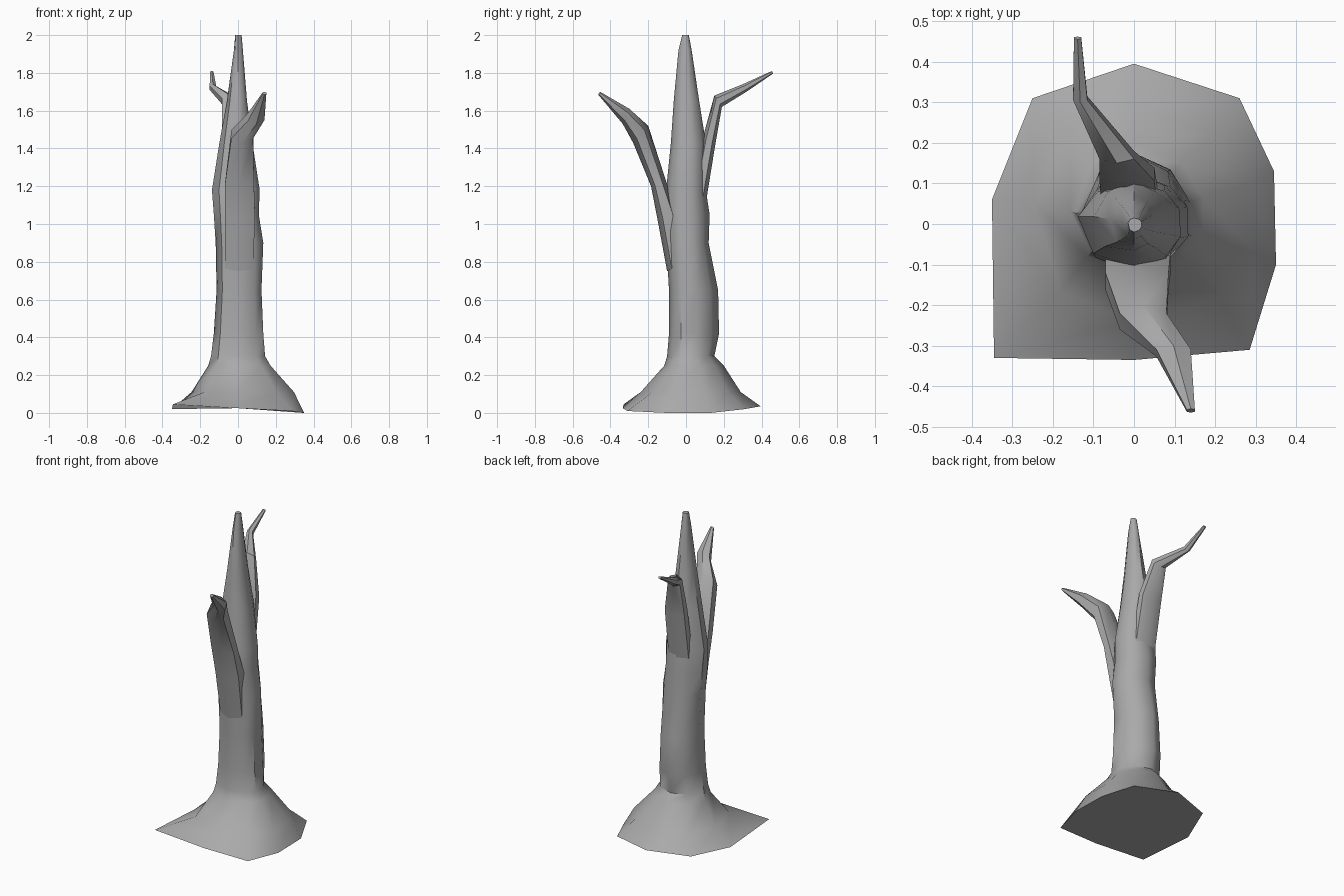
import bpy
from math import cos, sin, pi, radians
from mathutils import Vector

if "Cube" in bpy.data.objects:
    bpy.data.objects.remove(bpy.data.objects["Cube"])

bark = bpy.data.materials.new("grey bark")
bark.use_nodes = True
GREY = (0.4, 0.4, 0.4, 1)
bark.diffuse_color = GREY
bark.node_tree.nodes["Principled BSDF"].inputs["Base Color"].default_value = GREY


def loft(name, rings):
    """Skin a list of equal-sized rings and cap both ends."""
    n = len(rings[0])
    verts = [p for ring in rings for p in ring]
    faces = [tuple(reversed(range(n))), tuple(range(len(verts) - n, len(verts)))]
    for r in range(len(rings) - 1):
        for i in range(n):
            j = (i + 1) % n
            faces.append((r * n + i, r * n + j, (r + 1) * n + j, (r + 1) * n + i))
    mesh = bpy.data.meshes.new(name)
    mesh.from_pydata(verts, [], faces)
    mesh.materials.append(bark)
    obj = bpy.data.objects.new(name, mesh)
    bpy.context.collection.objects.link(obj)
    bpy.ops.object.select_all(action="DESELECT")
    obj.select_set(True)
    bpy.context.view_layer.objects.active = obj
    # make every shell face outwards
    bpy.ops.object.mode_set(mode="EDIT")
    bpy.ops.mesh.select_all(action="SELECT")
    bpy.ops.mesh.normals_make_consistent(inside=False)
    bpy.ops.object.mode_set(mode="OBJECT")
    bpy.ops.object.shade_smooth_by_angle(angle=radians(45))
    return obj


# Root outline on the ground, counter-clockwise from the right
ROOTS = [(0.35, -0.1, 0), (0.345, 0.13, 0), (0.26, 0.31, 0.02),
         (0, 0.395, 0.035), (-0.25, 0.31, 0.03), (-0.35, 0.06, 0.02),
         (-0.345, -0.33, 0.045), (0, -0.335, 0.025), (0.285, -0.31, 0.01)]
ANGLES = [radians(a) for a in (-17, 20, 50, 90, 129, 170, 224, 270, 312)]


def trunk_ring(z, left, right, front, back):
    return [Vector(((right if cos(a) > 0 else left) * cos(a),
                    (back if sin(a) > 0 else front) * sin(a), z)) for a in ANGLES]


# Trunk: height, then reach towards -x, +x, -y, +y
TRUNK = [(0.11, 0.25, 0.31, 0.24, 0.29), (0.25, 0.16, 0.18, 0.115, 0.2),
         (0.3, 0.145, 0.15, 0.1, 0.15), (0.42, 0.13, 0.14, 0.09, 0.175),
         (0.65, 0.115, 0.13, 0.09, 0.17), (0.9, 0.12, 0.14, 0.105, 0.12),
         (1.05, 0.13, 0.115, 0.12, 0.125), (1.18, 0.14, 0.12, 0.105, 0.105),
         (1.43, 0.1, 0.08, 0.08, 0.105), (1.65, 0.06, 0.05, 0.065, 0.07),
         (1.92, 0.022, 0.027, 0.04, 0.03), (2, 0.015, 0.02, 0.02, 0.015)]
loft("trunk", [[Vector(p) for p in ROOTS]] + [trunk_ring(*t) for t in TRUNK])


def branch_ring(x0, x1, inner, outer):
    """Six-sided section spanning x0..x1 and the inner..outer points in (y, z)."""
    a, b = Vector((0, *inner)), Vector((0, *outer))
    mid = (a + b) / 2 + Vector(((x0 + x1) / 2, 0, 0))
    side = Vector(((x1 - x0) / 2 / cos(pi / 6), 0, 0))
    up = (a - b) / 2
    return [mid + side * cos(t) + up * sin(t)
            for t in (pi / 2 + k * pi / 3 for k in range(6))]


FRONT = [(-0.07, 0.08, (0, 0.8), (-0.1, 0.75)),
         (-0.07, 0.09, (-0.04, 1.05), (-0.152, 1.03)),
         (-0.07, 0.085, (-0.1, 1.21), (-0.185, 1.2)),
         (-0.035, 0.08, (-0.2, 1.52), (-0.28, 1.43)),
         (0.055, 0.14, (-0.3, 1.61), (-0.335, 1.53)),
         (0.13, 0.15, (-0.455, 1.7), (-0.465, 1.685))]
BACK = [(-0.08, 0.06, (0.02, 1.1), (0.1, 1.08)),
        (-0.085, 0.05, (0.09, 1.46), (0.155, 1.42)),
        (-0.085, 0, (0.15, 1.68), (0.19, 1.62)),
        (-0.15, -0.115, (0.3, 1.74), (0.32, 1.7)),
        (-0.148, -0.13, (0.455, 1.81), (0.462, 1.797))]
loft("front_branch", [branch_ring(*r) for r in FRONT])
loft("back_branch", [branch_ring(*r) for r in BACK])
